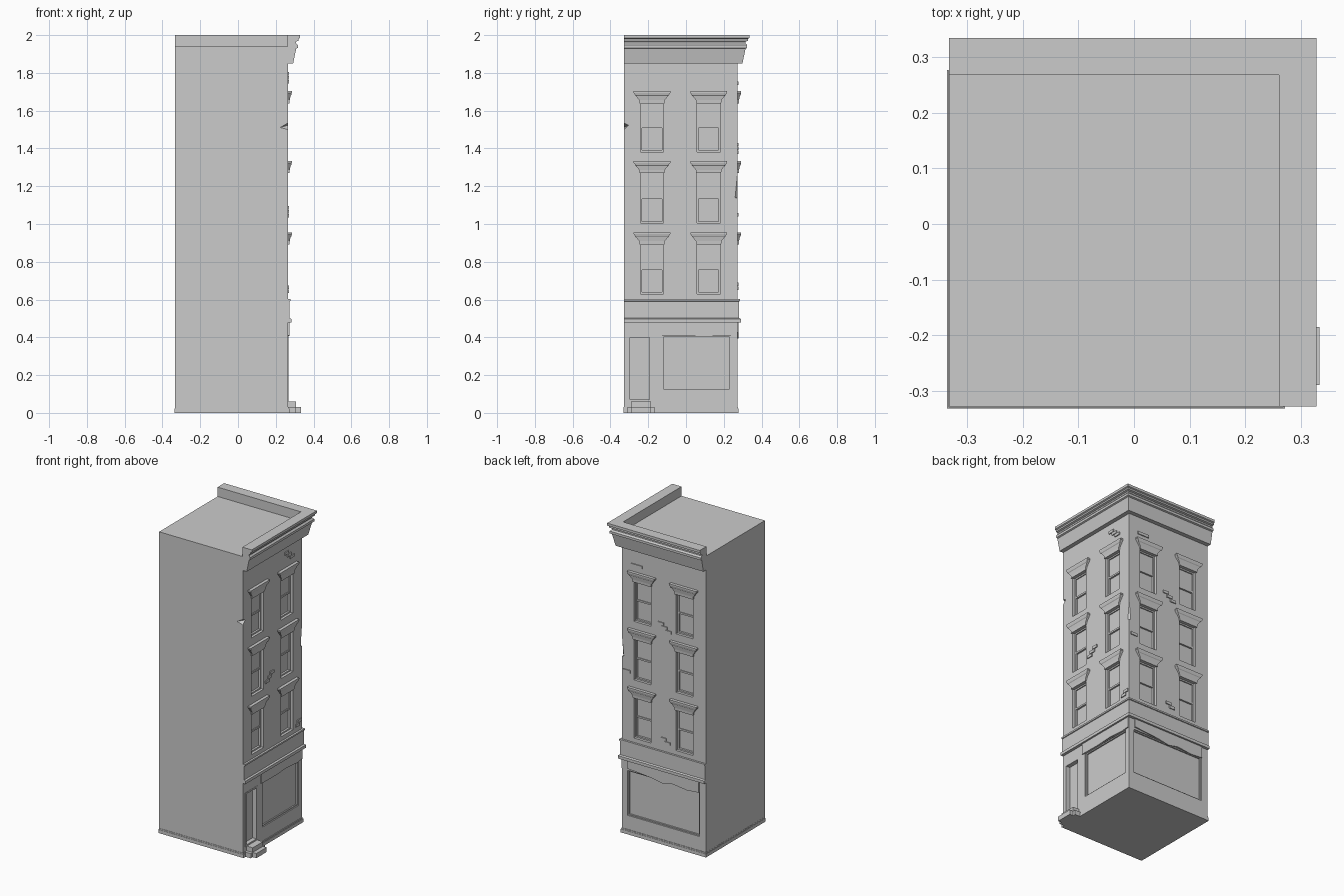
import bpy, bmesh
from mathutils import Vector

if "Cube" in bpy.data.objects:
    bpy.data.objects.remove(bpy.data.objects["Cube"])

X0, Y0 = 0.265, 0.272        # decorated wall planes (+x and +y)
XL, YF = -0.333, -0.328      # plain wall planes (-x and -y)


def pt(side, u, d, z):
    """Facade coordinates: u along the wall, d outwards, z up."""
    return Vector((X0 + d, u, z)) if side == 0 else Vector((u, Y0 + d, z))


def finish(name, bm):
    bmesh.ops.recalc_face_normals(bm, faces=bm.faces)
    me = bpy.data.meshes.new(name)
    bm.to_mesh(me)
    bm.free()
    ob = bpy.data.objects.new(name, me)
    bpy.context.collection.objects.link(ob)
    return ob


def loft(bm, rings):
    """Skin a list of equal-length rings and cap both ends."""
    vs = [[bm.verts.new(p) for p in r] for r in rings]
    n = len(vs[0])
    for a, b in zip(vs, vs[1:]):
        for i in range(n):
            bm.faces.new((a[i], a[(i + 1) % n], b[(i + 1) % n], b[i]))
    bm.faces.new(vs[0])
    bm.faces.new(vs[-1])


def box(bm, a, b):
    loft(bm, [[(a[0], a[1], z), (b[0], a[1], z), (b[0], b[1], z), (a[0], b[1], z)]
              for z in (a[2], b[2])])


def wall_box(bm, side, u0, u1, z0, z1, d0, d1):
    a, b = pt(side, u0, d0, z0), pt(side, u1, d1, z1)
    box(bm, a, b)


def panel(bm, side, outline, d0, d1):
    loft(bm, [[pt(side, u, d, z) for u, z in outline] for d in (d0, d1)])


def frame(bm, side, u0, u1, z0, z1, w, d0, d1):
    wall_box(bm, side, u0, u0 + w, z0, z1, d0, d1)
    wall_box(bm, side, u1 - w, u1, z0, z1, d0, d1)
    wall_box(bm, side, u0 + w, u1 - w, z0, z0 + w, d0, d1)
    wall_box(bm, side, u0 + w, u1 - w, z1 - w, z1, d0, d1)


def corner_sweep(name, profile):
    """Sweep a (d, z) profile along both decorated walls with a mitred corner."""
    bm = bmesh.new()
    loft(bm, [[(X0 + d, YF, z) for d, z in profile],
              [(X0 + d, Y0 + d, z) for d, z in profile],
              [(XL, Y0 + d, z) for d, z in profile]])
    return finish(name, bm)


def hull(bm, pts):
    vs = [bm.verts.new(p) for p in pts]
    bmesh.ops.convex_hull(bm, input=vs)


WINDOW_U = (-0.18, 0.12)
FLOORS = ((0.63, 0.895), (1.005, 1.272), (1.382, 1.642))
HALF = 0.062
SHOP = {0: (-0.127, 0.238), 1: (-0.285, 0.228)}
DOOR = (-0.307, -0.183, 0.06, 0.408)

# main block with recessed openings and chipped corners
bm = bmesh.new()
box(bm, (XL, YF, 0), (X0, Y0, 1.94))
body = finish("building_body", bm)

bm = bmesh.new()
for side in (0, 1):
    for u in WINDOW_U:
        for z0, z1 in FLOORS:
            wall_box(bm, side, u - HALF, u + HALF, z0, z1, -0.03, 0.05)
    wall_box(bm, side, *SHOP[side], 0.12, 0.41, -0.015, 0.05)
wall_box(bm, 0, *DOOR, -0.025, 0.05)
hull(bm, [(0.22, YF - 0.002, 1.51), (0.30, YF - 0.03, 1.57), (0.30, YF - 0.03, 1.46),
          (0.272, -0.30, 1.525), (0.25, YF - 0.03, 1.51)])
hull(bm, [(X0 + 0.004, Y0 + 0.004, 1.34), (X0 + 0.01, 0.25, 1.14), (0.243, Y0 + 0.01, 1.14),
          (X0 + 0.03, Y0 + 0.03, 1.11), (X0 + 0.03, Y0 + 0.03, 1.32)])
cutter = finish("opening_cutter", bm)
cutter.hide_render = True
cutter.hide_viewport = True
mod = body.modifiers.new("openings", 'BOOLEAN')
mod.operation = 'DIFFERENCE'
mod.solver = 'EXACT'
mod.object = cutter

# plinth
bm = bmesh.new()
box(bm, (XL - 0.003, YF - 0.004, 0), (X0 + 0.007, Y0 + 0.005, 0.022))
box(bm, (XL - 0.001, YF - 0.002, 0.022), (X0 + 0.004, Y0 + 0.003, 0.03))
finish("plinth", bm)

# roof cornice and parapet
corner_sweep("cornice", [(-0.004, 1.85), (0.027, 1.85), (0.043, 1.928), (0.052, 1.932),
                         (0.052, 1.947), (0.043, 1.957), (0.043, 1.966), (0.055, 1.970),
                         (0.055, 1.980), (0.063, 1.984), (0.063, 2.0), (-0.004, 2.0)])

# shop fascia band and mouldings
corner_sweep("shop_fascia", [(-0.003, 0.478), (0.018, 0.478), (0.018, 0.497), (0.008, 0.502),
                             (0.008, 0.59), (0.013, 0.592), (0.013, 0.602), (-0.003, 0.602)])

# upper windows: sashes and flared lintels
for side, wall in ((0, "right"), (1, "back")):
    sash, lintel = bmesh.new(), bmesh.new()
    for u in WINDOW_U:
        for z0, z1 in FLOORS:
            mid = (z0 + z1) / 2
            frame(sash, side, u - HALF, u + HALF, z0, z1, 0.009, -0.031, -0.017)
            wall_box(sash, side, u - HALF + 0.009, u + HALF - 0.009, mid, z1 - 0.009, -0.031, -0.024)
            wall_box(sash, side, u - HALF + 0.009, u + HALF - 0.009, mid - 0.005, mid + 0.006, -0.031, -0.019)
            loft(lintel, [[pt(side, u - h, -0.003, z1 + z), pt(side, u + h, -0.003, z1 + z),
                           pt(side, u + h, d, z1 + z), pt(side, u - h, d, z1 + z)]
                          for h, d, z in ((0.066, 0.008, -0.003), (0.068, 0.009, 0.014),
                                          (0.085, 0.013, 0.036), (0.088, 0.017, 0.040),
                                          (0.097, 0.020, 0.052), (0.097, 0.020, 0.061))])
    finish(wall + "_window_sashes", sash)
    finish(wall + "_window_lintels", lintel)

    # shop window frame
    bm = bmesh.new()
    frame(bm, side, *SHOP[side], 0.12, 0.41, 0.007, -0.016, -0.007)
    finish(wall + "_shop_window_frame", bm)

# torn awning strips under the fascia
bm = bmesh.new()
panel(bm, 0, [(-0.147, 0.48), (-0.147, 0.41), (0.0, 0.408), (0.1, 0.414), (0.21, 0.406),
              (0.268, 0.412), (0.268, 0.48)], -0.002, 0.007)
finish("right_awning_strip", bm)
bm = bmesh.new()
panel(bm, 1, [(0.225, 0.48), (0.225, 0.425), (0.05, 0.41), (-0.03, 0.395), (-0.1, 0.41),
              (-0.2, 0.398), (-0.285, 0.405), (-0.285, 0.48)], -0.002, 0.007)
finish("back_awning_strip", bm)

# shop door
bm = bmesh.new()
frame(bm, 0, *DOOR, 0.010, -0.026, 0.002)
wall_box(bm, 0, -0.282, -0.208, 0.08, 0.38, -0.026, -0.021)
finish("shop_door", bm)

# entrance steps
bm = bmesh.new()
box(bm, (X0 - 0.003, -0.31, 0), (0.308, -0.167, 0.03))
box(bm, (X0 - 0.003, -0.29, 0.03), (0.308, -0.185, 0.06))
box(bm, (0.308, -0.29, 0), (0.334, -0.185, 0.03))
finish("entrance_steps", bm)

# raised brick clusters: (side, u, z, offsets in bricks)
CLUSTERS = (
    (0, 0.14, 1.775, ((0, 0), (0.6, -1), (-0.6, 1))),
    (0, -0.06, 1.065, ((0, 0), (0.5, 1), (-0.5, -1))),
    (0, 0.225, 0.645, ((0, 0), (0.4, 1))),
    (1, 0.18, 1.745, ((0, 0), (-0.9, 0))),
    (1, -0.04, 1.40, ((0, 0), (-0.6, -1), (0.6, 1))),
    (1, 0.225, 1.05, ((0, 0), (0.2, 0))),
    (1, -0.06, 0.66, ((0, 0), (0.6, 1))),
)
bm = bmesh.new()
for side, u, z, offsets in CLUSTERS:
    for i, j in offsets:
        cu, cz = u + i * 0.045, z + j * 0.021
        wall_box(bm, side, cu - 0.02, cu + 0.02, cz - 0.009, cz + 0.009, -0.002, 0.006)
finish("raised_bricks", bm)
